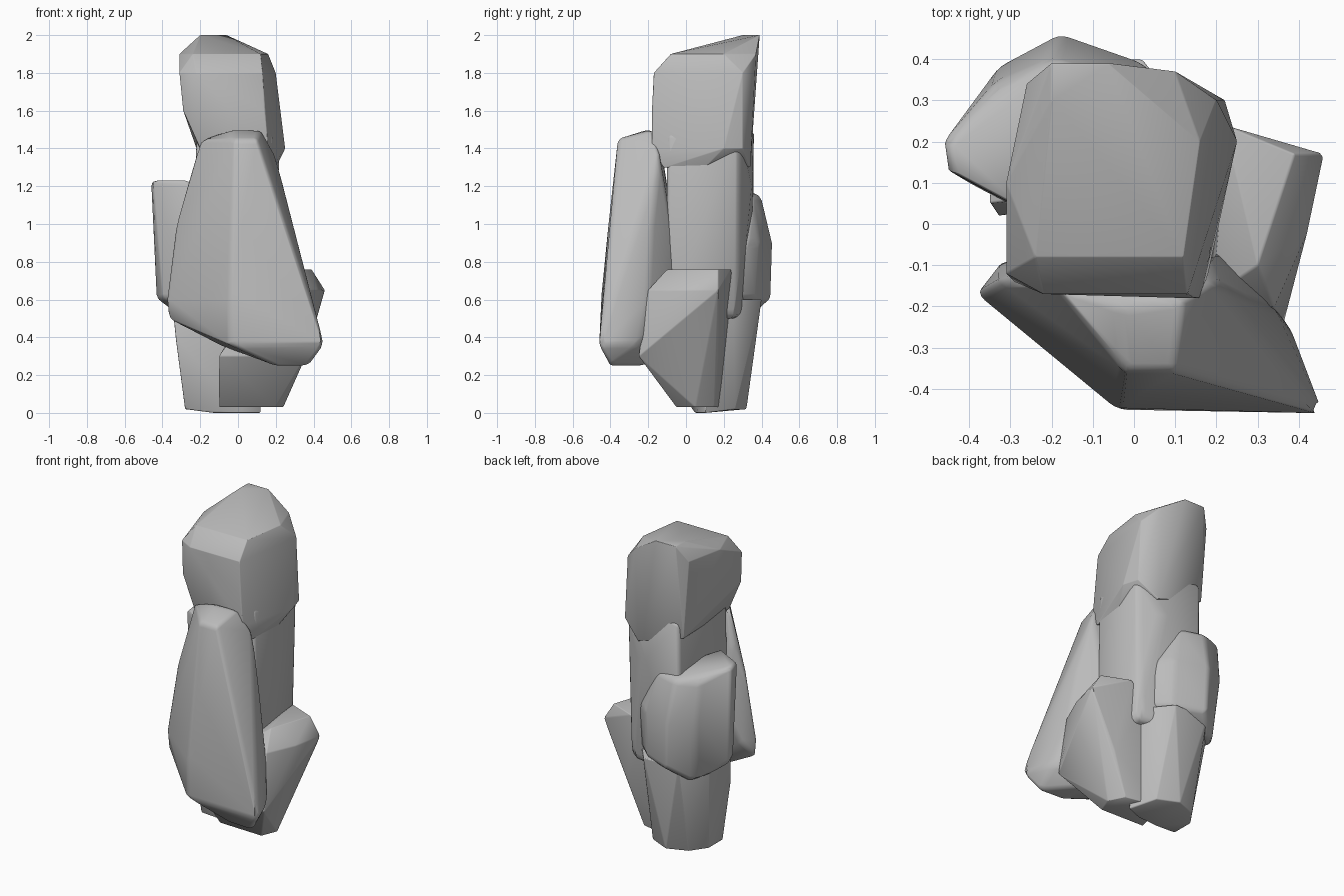
import bpy
import bmesh

default_cube = bpy.data.objects.get("Cube")
if default_cube:
    bpy.data.objects.remove(default_cube, do_unlink=True)

# Single stone colour shared by every boulder
stone = bpy.data.materials.new("grey_stone")
stone.use_nodes = True
stone_colour = (.5, .5, .5, 1)
stone.diffuse_color = stone_colour
shader = stone.node_tree.nodes["Principled BSDF"]
shader.inputs["Base Color"].default_value = stone_colour
shader.inputs["Roughness"].default_value = .9


def wrap_hull(name, layers):
    """Stretch a convex skin around the corners of every height layer."""
    bm = bmesh.new()
    for height, outline in layers.items():
        for x, y in outline:
            bm.verts.new((x, y, height))
    bmesh.ops.convex_hull(bm, input=bm.verts)
    loose = [vert for vert in bm.verts if not vert.link_faces]
    bmesh.ops.delete(bm, geom=loose, context="VERTS")
    bmesh.ops.recalc_face_normals(bm, faces=bm.faces)
    mesh = bpy.data.meshes.new(name)
    bm.to_mesh(mesh)
    bm.free()
    mesh.materials.append(stone)
    return mesh


def wear_edges(rock, softness):
    """Round the edges as weathering would, then shade smoothly."""
    bevel = rock.modifiers.new("worn_edges", "BEVEL")
    bevel.width = softness
    bevel.segments = 3
    bevel.limit_method = "ANGLE"
    bevel.angle_limit = .3
    bpy.ops.object.select_all(action="DESELECT")
    rock.select_set(True)
    bpy.context.view_layer.objects.active = rock
    bpy.ops.object.modifier_apply(modifier=bevel.name)
    bpy.ops.object.shade_smooth_by_angle(angle=1)


def make_rock(name, layers, softness=.04):
    """Build one boulder from outlines keyed by their height."""
    rock = bpy.data.objects.new(name, wrap_hull(name, layers))
    bpy.context.collection.objects.link(rock)
    wear_edges(rock, softness)


# Large capstone, tilted up towards the back
make_rock("capstone", {
    2: [(-.2, .3), (-.06, .39), (-.2, .39)],
    1.9: [(-.31, .1), (-.24, -.08), (.12, -.08), (.16, .2), (.1, .37), (-.26, .34)],
    1.8: [(-.31, -.12), (-.22, -.17), (.13, -.17), (.2, .3)],
    1.6: [(-.29, -.14), (.14, -.18)],
    1.4: [(-.2, -.15), (.16, -.18), (.25, .2), (.22, .3), (-.22, .34)],
    1.3: [(.18, -.12), (.2, .1), (.1, .34)],
})

# Upright neck carrying the capstone
make_rock("neck", {
    1.5: [(-.22, -.1), (.18, -.1), (.22, .28), (-.2, .36)],
    1.2: [(.18, -.08), (.08, .35)],
    .5: [(-.24, -.1), (.2, -.1), (.2, .27), (-.2, .35)],
})

# Broad leaning slab across the front
make_rock("front_slab", {
    1.5: [(-.03, -.2), (.12, -.18)],
    1.45: [(-.2, -.14), (-.02, -.36), (.1, -.36)],
    1.36: [(.2, -.14)],
    1.2: [(-.25, -.1)],
    1: [(-.33, -.14), (.02, -.41), (.28, -.18)],
    .9: [(-.2, -.05), (.17, -.06), (.31, -.25)],
    .6: [(-.38, -.17), (-.04, -.45), (.34, -.2), (-.32, -.09), (.2, -.06)],
    .5: [(-.37, -.17)],
    .36: [(-.04, -.45), (.46, -.46), (.38, -.25), (-.1, -.18)],
    .25: [(.38, -.4), (.2, -.39), (.2, -.2)],
})

# Shoulder stone against the back
make_rock("back_shoulder", {
    1.23: [(-.46, .2), (-.45, .13), (-.26, .03)],
    1.15: [(-.34, .34), (-.2, .4), (-.04, .35)],
    .9: [(-.33, .38), (-.18, .46), (.02, .39), (.1, .32)],
    .6: [(-.43, .18), (-.4, .1), (-.17, .45), (.02, .37), (.15, .25), (-.25, .02)],
    .5: [(-.3, .34)],
})

# Foot column below the shoulder
make_rock("back_foot", {
    .6: [(-.35, .05), (-.34, .25), (-.22, .39), (.02, .4), (.14, .25), (.1, .1)],
    .4: [(-.33, .02)],
    .02: [(-.28, .03), (-.28, .17), (-.21, .27), (-.08, .32), (.05, .26)],
    0: [(.12, .1), (.02, .06), (-.13, .05)],
})

# Wedge stone supporting the left side
make_rock("side_wedge", {
    .76: [(.39, .17), (.22, .24), (.3, -.1)],
    .65: [(.15, -.2), (.34, -.2), (.46, .17), (.42, -.02), (.1, .25)],
    .3: [(.36, -.25), (-.1, -.24), (.29, .17)],
    .16: [(.28, -.13), (-.1, -.13)],
    .03: [(-.1, -.04), (.2, -.05), (.24, .05), (.19, .15), (-.05, .2)],
})
